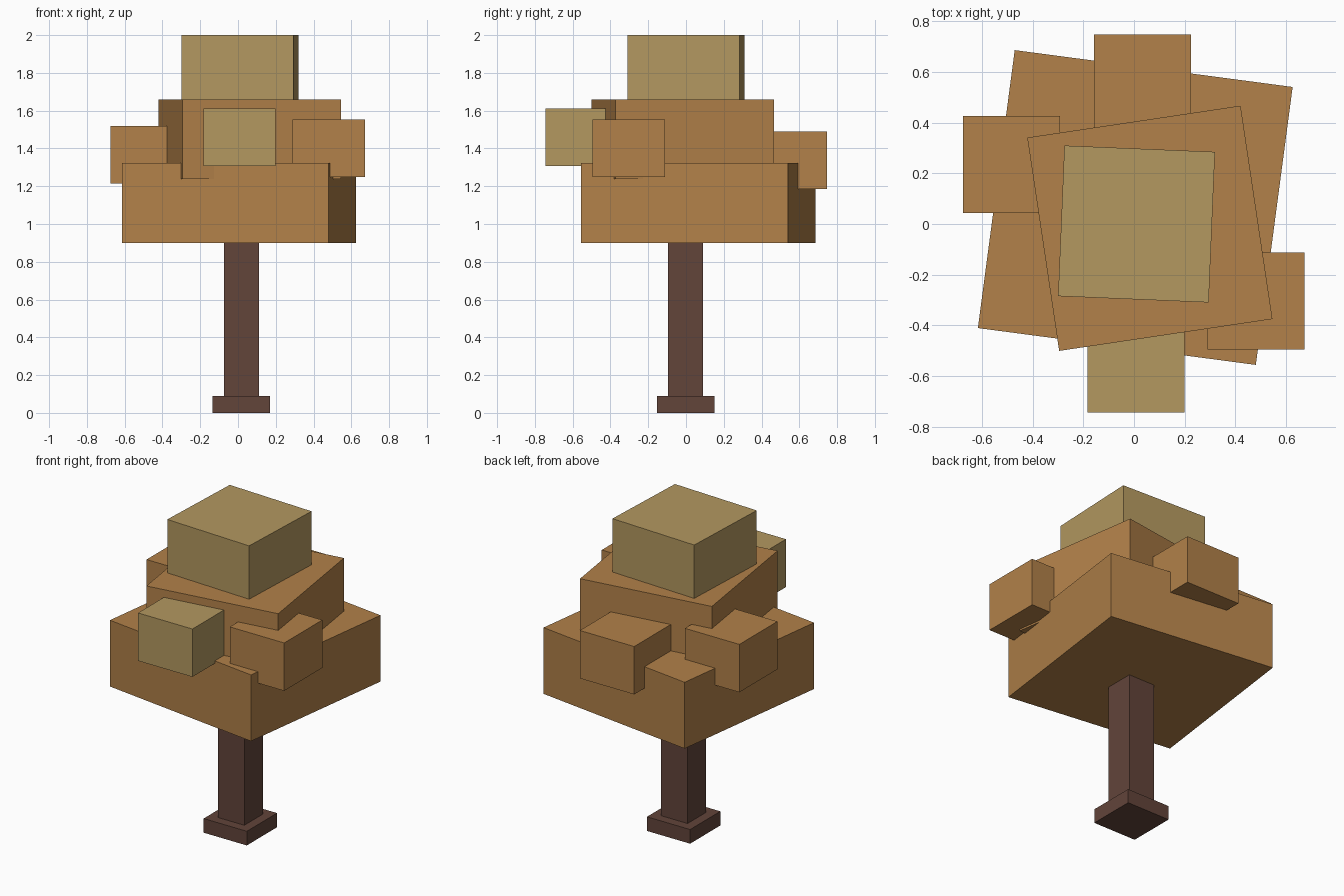
import bpy
import math

cube = bpy.data.objects.get("Cube")
if cube:
    bpy.data.objects.remove(cube, do_unlink=True)


def make_material(name, rgb):
    mat = bpy.data.materials.new(name)
    mat.use_nodes = True
    color = (*rgb, 1.0)
    mat.diffuse_color = color
    mat.node_tree.nodes["Principled BSDF"].inputs["Base Color"].default_value = color
    return mat


bark = make_material("dark brown bark", (0.122, 0.058, 0.042))
orange = make_material("autumn orange", (0.445, 0.220, 0.067))
straw = make_material("straw yellow", (0.451, 0.314, 0.117))


def block(name, center, width, bottom, top, mat, turn=0):
    """Square-based block between two heights, turned about z by degrees."""
    bpy.ops.mesh.primitive_cube_add(
        size=1, location=(*center, (bottom + top) / 2),
        rotation=(0, 0, math.radians(turn)))
    obj = bpy.context.object
    obj.name = name
    obj.scale = (width, width, top - bottom)
    bpy.ops.object.transform_apply(location=False, rotation=False, scale=True)
    obj.data.materials.append(mat)
    return obj


# Trunk and its foot
block("trunk_foot", (0.018, -0.002), 0.304, 0, 0.09, bark)
block("trunk", (0.018, -0.002), 0.186, 0.05, 0.95, bark)

# Three stacked crown tiers, each turned a little
block("crown_lower", (0.005, 0.065), 1.105, 0.90, 1.322, orange, -7.55)
block("crown_middle", (0.0625, -0.017), 0.85, 1.238, 1.66, orange, 8.5)
block("crown_top", (0.01, 0), 0.594, 1.60, 2.0, straw, -2.4)

# Leaf clumps around the crown
CLUMP_WIDTH, CLUMP_HEIGHT = 0.383, 0.305
for side, center, bottom, mat in (
    ("front", (0.008, -0.552), 1.306, straw),
    ("back", (0.033, 0.556), 1.185, orange),
    ("left", (0.481, -0.304), 1.249, orange),
    ("right", (-0.483, 0.235), 1.214, orange),
):
    block("leaf_clump_" + side, center, CLUMP_WIDTH, bottom, bottom + CLUMP_HEIGHT, mat)
